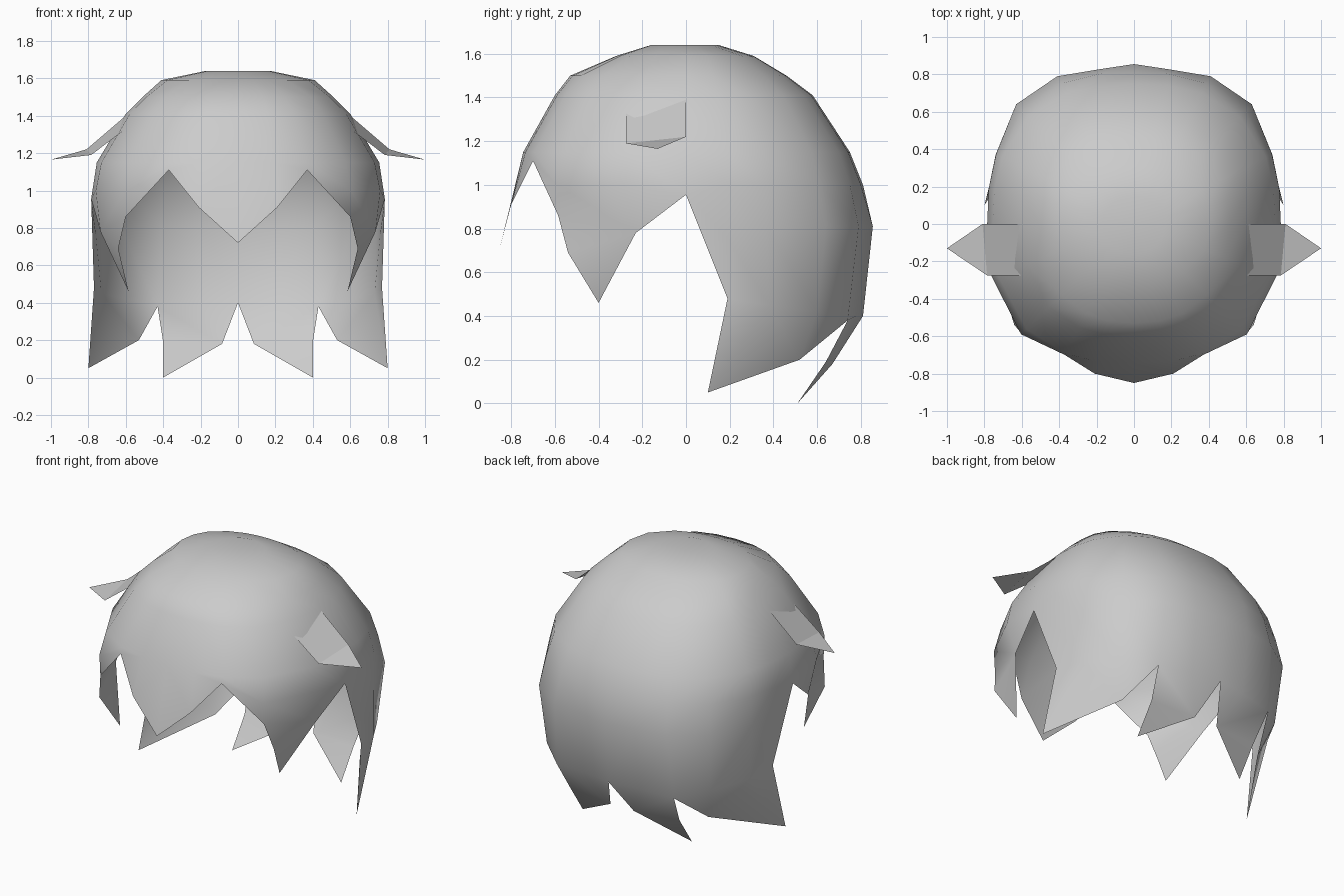
import bpy, math

if "Cube" in bpy.data.objects:
    bpy.data.objects.remove(bpy.data.objects["Cube"])

def make_object(name, verts, faces):
    me = bpy.data.meshes.new(name)
    me.from_pydata(verts, [], faces)
    me.update()
    ob = bpy.data.objects.new(name, me)
    bpy.context.collection.objects.link(ob)
    mirror = ob.modifiers.new("mirror", 'MIRROR')
    mirror.use_clip = True
    mirror.merge_threshold = 0.002
    return ob

def ring_point(x, y, ring):
    """Rounded-square ring: z, front, side, back radius, exponent."""
    z, front, side, back, n = ring
    ry = front if y < 0 else back
    d = math.hypot(x, y)
    x, y = x / d, y / d
    k = (abs(x / side) ** n + abs(y / ry) ** n) ** (-1 / n)
    return (x * k, y * k, z)

# crown rings, top to bottom
rings = [(1.64, .16, .17, .15, 2), (1.59, .32, .41, .31, 2.2),
         (1.50, .53, .51, .46, 2.3), (1.41, .60, .60, .58, 2.4),
         (1.15, .745, .755, .75, 2.5), (1.0, .79, .785, .81, 2.5)]

# each column: direction, number of rings used, points down to the hairline
columns = [
    ((0, -.85), 5, [(0, -.85, .72)]),
    ((.21, -.8), 5, [(.21, -.8, .91)]),
    ((.37, -.7), 5, [(.37, -.7, 1.11)]),
    ((.6, -.585), 6, [(.6, -.585, .86)]),
    ((.73, -.27), 6, [(.735, -.23, .78)]),
    ((.76, 0), 5, [(.785, 0, .955)]),
    ((.75, .185), 6, [(.76, .185, .765), (.77, .19, .48)]),
    ((.73, .37), 6, [(.74, .37, .80), (.73, .38, .45)]),
    ((.63, .64), 6, [(.63, .64, .81), (.60, .60, .42)]),
    ((.41, .79), 6, [(.41, .79, .81), (.43, .74, .38)]),
    ((.2, .83), 6, [(.2, .825, .81), (.2, .78, .40)]),
    ((0, .85), 6, [(0, .855, .81), (0, .81, .40)]),
]

# crown and hairline, stitched column by column
verts, faces, cols = [(0, 0, 1.63)], [], []
for (x, y), count, lower in columns:
    pts = [ring_point(x, y, r) for r in rings[:count]] + lower
    cols.append([0] + list(range(len(verts), len(verts) + len(pts))))
    verts += pts
for a, b in zip(cols, cols[1:]):
    for i in range(max(len(a), len(b)) - 1):
        face = []
        for c, j in ((a, i), (a, i + 1), (b, i + 1), (b, i)):
            v = c[min(j, len(c) - 1)]
            if v not in face:
                face.append(v)
        if len(face) > 2:
            faces.append(face)

# pointed lock ends
def add(*p):
    verts.append(p)
    return len(verts) - 1

end = [c[-1] for c in cols]
f_mid, f_tip = add(.64, -.54, .69), add(.585, -.40, .46)
s_tip, s_mid = add(.80, .10, .05), add(.53, .52, .20)
b_out, b_tip, b_in = add(.40, .64, .19), add(.40, .51, 0), add(.085, .67, .18)
faces += [(end[3], f_mid, end[4]), (f_mid, f_tip, end[4]),
          (end[6], s_tip, end[7]), (end[7], s_tip, s_mid, end[8]), (end[8], s_mid, end[9]),
          (end[9], b_out, b_in, end[10]), (b_out, b_tip, b_in), (end[10], b_in, end[11])]
hair = make_object("hair_cap", verts, faces)
hair.data.shade_smooth()

# side tufts
make_object("side_tufts",
            [(.56, -.275, 1.36), (.60, 0, 1.40), (.81, 0, 1.22), (1.0, -.13, 1.165), (.785, -.275, 1.19)],
            [(0, 4, 2, 1), (4, 3, 2)])
